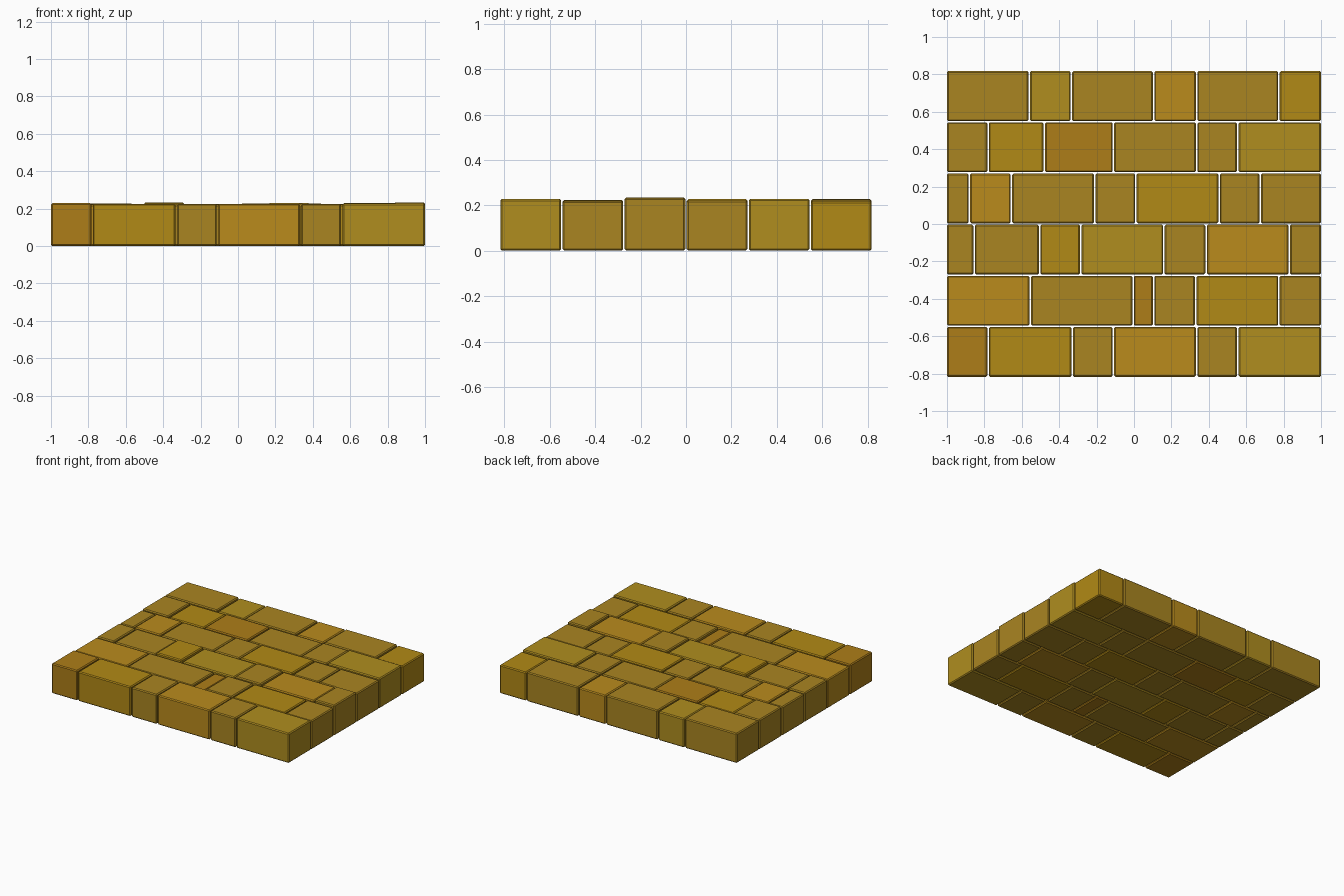
import bpy, bmesh

if "Cube" in bpy.data.objects:
    bpy.data.objects.remove(bpy.data.objects["Cube"])

GAP, BEVEL = 0.008, 0.007
PITCH, DEPTH = 0.2735, 0.267


def material(name, rgb):
    m = bpy.data.materials.new(name)
    m.diffuse_color = (*[(c / 255) ** 2.2 for c in rgb], 1)
    m.use_nodes = True
    m.node_tree.nodes["Principled BSDF"].inputs["Base Color"].default_value = m.diffuse_color
    return m


# Stone tints: olive, light olive, amber, orange, dark orange
TINTS = {
    "o": material("olive", (168, 132, 38)),
    "l": material("light_olive", (174, 140, 36)),
    "a": material("amber", (176, 136, 28)),
    "r": material("orange", (184, 138, 34)),
    "d": material("dark_orange", (172, 125, 30)),
}

# Rows front to back: joints between bricks, tints, brick heights
ROWS = [
    ([-1, -.78, -.33, -.11, .335, .555, 1], "daorol",
     [.23, .227, .227, .227, .227, .228]),
    ([-1, -.555, -.005, .105, .33, .775, 1], "rodoao",
     [.222, .222, .215, .225, .222, .22]),
    ([-1, -.855, -.505, -.285, .16, .385, .83, 1], "ooaloro",
     [.225, .222, .235, .225, .232, .225, .234]),
    ([-1, -.88, -.655, -.21, .01, .455, .675, 1], "oroolao"[:4] + "aoo",
     [.222, .225, .222, .225, .228, .222, .222]),
    ([-1, -.78, -.48, -.11, .335, .555, 1], "oadool",
     [.228, .222, .226, .222, .225, .23]),
    ([-1, -.56, -.335, .105, .335, .775, 1], "oloroa",
     [.228, .222, .226, .222, .225, .219]),
]


# One chamfered block between two joints
def brick(name, x0, x1, y, h, mat):
    bm = bmesh.new()
    bmesh.ops.create_cube(bm, size=1)
    bmesh.ops.scale(bm, vec=(x1 - x0, DEPTH, h - 0.002), verts=bm.verts)
    bmesh.ops.bevel(bm, geom=bm.edges[:], offset=BEVEL, segments=1,
                    affect='EDGES', profile=0.5)
    me = bpy.data.meshes.new(name)
    bm.to_mesh(me)
    bm.free()
    me.materials.append(mat)
    ob = bpy.data.objects.new(name, me)
    ob.location = ((x0 + x1) / 2, y, h / 2)
    bpy.context.collection.objects.link(ob)


# Lay the courses
for r, (joints, tints, heights) in enumerate(ROWS):
    y = (r - 2.5) * PITCH
    for i, h in enumerate(heights):
        a, b = joints[i], joints[i + 1]
        x0 = a if a == -1 else a + GAP / 2
        x1 = b if b == 1 else b - GAP / 2
        brick(f"brick_row{r + 1}_{i + 1}", x0, x1, y, h, TINTS[tints[i]])
